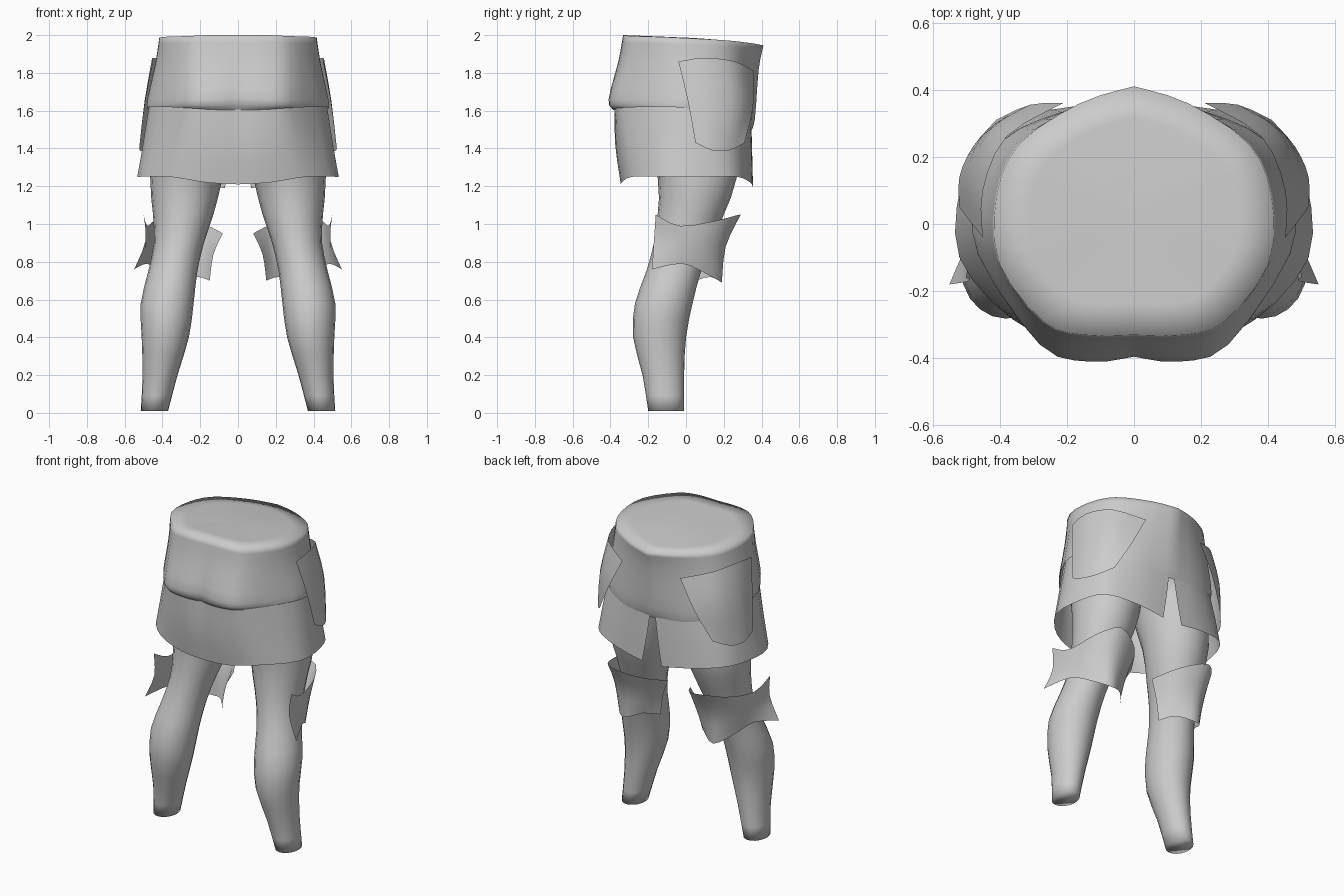
import bpy, bmesh, math
from mathutils import Vector

cube = bpy.data.objects.get("Cube")
if cube:
    bpy.data.objects.remove(cube)

grey = bpy.data.materials.new("plain_grey")
grey.use_nodes = True
grey.diffuse_color = (0.6, 0.6, 0.6, 1)
grey.node_tree.nodes["Principled BSDF"].inputs["Base Color"].default_value = (0.6, 0.6, 0.6, 1)


def spline(points, steps):
    """Resample points along a curve that passes through all of them."""
    last = len(points) - 1
    result = []
    for i in range(last):
        a, b, c, d = (points[max(0, min(last, i + k))] for k in (-1, 0, 1, 2))
        for s in range(steps):
            t = s / steps
            result.append(b + (c - a) * t / 2 + (a * 2 - b * 5 + c * 4 - d) * t * t / 2
                          + (b * 3 - a - c * 3 + d) * t ** 3 / 2)
    return result + [points[-1].copy()]


def refine(rows, across=3, down=3):
    """Smooth a coarse patch in both directions."""
    rows = [spline([Vector(p) for p in row], across) for row in rows]
    columns = [spline(list(col), down) for col in zip(*rows)]
    return [list(row) for row in zip(*columns)]


def build(name, rows, tube=False, angle=50):
    """Skin rows of points, and mirror the half onto the other side."""
    bm = bmesh.new()
    grid = [[bm.verts.new(p) for p in row] for row in rows]
    n = len(rows[0])
    for upper, lower in zip(grid, grid[1:]):
        for i in range(n if tube else n - 1):
            j = (i + 1) % n
            bm.faces.new((upper[i], lower[i], lower[j], upper[j]))
    if tube:
        bm.faces.new(grid[0])
        bm.faces.new(grid[-1][::-1])
    bmesh.ops.remove_doubles(bm, verts=bm.verts, dist=0.0005)
    if tube:
        bmesh.ops.recalc_face_normals(bm, faces=bm.faces)
    mesh = bpy.data.meshes.new(name)
    bm.to_mesh(mesh)
    bm.free()
    mesh.materials.append(grey)
    obj = bpy.data.objects.new(name, mesh)
    bpy.context.collection.objects.link(obj)
    obj.modifiers.new("Mirror", 'MIRROR').use_clip = True
    bpy.ops.object.select_all(action='DESELECT')
    obj.select_set(True)
    bpy.context.view_layer.objects.active = obj
    bpy.ops.object.shade_smooth_by_angle(angle=math.radians(angle))


# Hip shell, each row running from the front centre round to the back centre;
# the last row tucks back in against the skirt
hips = refine([
    [(0, -.33, 2), (.15, -.33, 2), (.27, -.29, 1.995), (.4, -.12, 1.99),
     (.41, .08, 1.98), (.34, .24, 1.97), (.16, .36, 1.955), (0, .41, 1.945)],
    [(0, -.355, 1.86), (.14, -.355, 1.86), (.28, -.31, 1.85), (.42, -.1, 1.85),
     (.43, .08, 1.85), (.36, .24, 1.84), (.18, .34, 1.83), (0, .385, 1.82)],
    [(0, -.395, 1.67), (.13, -.41, 1.66), (.28, -.36, 1.66), (.46, -.09, 1.66),
     (.47, .1, 1.65), (.39, .25, 1.62), (.21, .335, 1.58), (0, .365, 1.56)],
    [(0, -.375, 1.605), (.13, -.385, 1.605), (.28, -.345, 1.615), (.465, -.09, 1.62),
     (.465, .1, 1.6), (.385, .25, 1.55), (.21, .33, 1.51), (0, .345, 1.49)],
])
centre = Vector((0, .04, 1.985))
lid = [[centre.lerp(p, f) for p in hips[0]] for f in (0, .4, .75)]
build("hip_shell", lid + hips, angle=100)

# Flared skirt, split at the back centre
build("skirt", refine([
    [(0, -.37, 1.66), (.13, -.38, 1.66), (.27, -.34, 1.65), (.45, -.09, 1.65),
     (.455, .1, 1.64), (.37, .24, 1.62), (.2, .325, 1.6), (.01, .345, 1.58)],
    [(0, -.37, 1.42), (.15, -.37, 1.42), (.32, -.31, 1.43), (.485, -.1, 1.43),
     (.49, .11, 1.43), (.41, .26, 1.42), (.22, .335, 1.4), (.035, .35, 1.39)],
    [(0, -.345, 1.21), (.17, -.34, 1.22), (.36, -.285, 1.25), (.52, -.1, 1.25),
     (.515, .12, 1.25), (.44, .27, 1.25), (.25, .34, 1.22), (.07, .355, 1.19)],
]))

# Hip plates, rows from top to bottom
build("hip_plates", refine([
    [(.45, -.04, 1.86), (.45, .1, 1.88), (.38, .26, 1.86), (.21, .36, 1.81)],
    [(.49, .01, 1.65), (.49, .14, 1.65), (.43, .28, 1.64), (.31, .355, 1.62)],
    [(.52, .05, 1.43), (.52, .14, 1.39), (.48, .23, 1.39), (.41, .31, 1.43)],
]))

# Legs from sections: height, inner x, outer x, rear y, knee-side y
sections = [(.01, .37, .515, -.2, -.01), (.2, .32, .505, -.23, -.01),
            (.4, .26, .51, -.28, 0), (.58, .235, .515, -.27, .035),
            (.75, .215, .475, -.21, .08), (.9, .18, .445, -.17, .14),
            (1.05, .13, .45, -.15, .2), (1.25, .08, .465, -.15, .27),
            (1.6, .01, .44, -.24, .3)]
loops = []
for z, x0, x1, y0, y1 in sections:
    loops.append([Vector(((x0 + x1) / 2 + (x1 - x0) / 2 * math.cos(a),
                          (y0 + y1) / 2 + (y1 - y0) / 2 * math.sin(a), z))
                  for a in (math.tau * k / 20 for k in range(20))])
columns = [spline(list(col), 2) for col in zip(*loops)]
build("legs", [list(row) for row in zip(*columns)], tube=True, angle=100)

# Knee guards, each row running from the outer edge to the inner edge
build("knee_guards", refine([
    [(.5, -.16, 1.05), (.48, -.03, .99), (.44, .17, 1.02), (.34, .29, 1.05),
     (.18, .22, 1), (.08, .07, .95)],
    [(.49, -.17, .91), (.48, -.02, .9), (.43, .13, .89), (.33, .21, .88),
     (.19, .16, .86), (.13, .05, .84)],
    [(.55, -.18, .76), (.48, -.02, .79), (.42, .1, .74), (.33, .19, .69),
     (.22, .13, .72), (.15, .05, .7)],
]))
